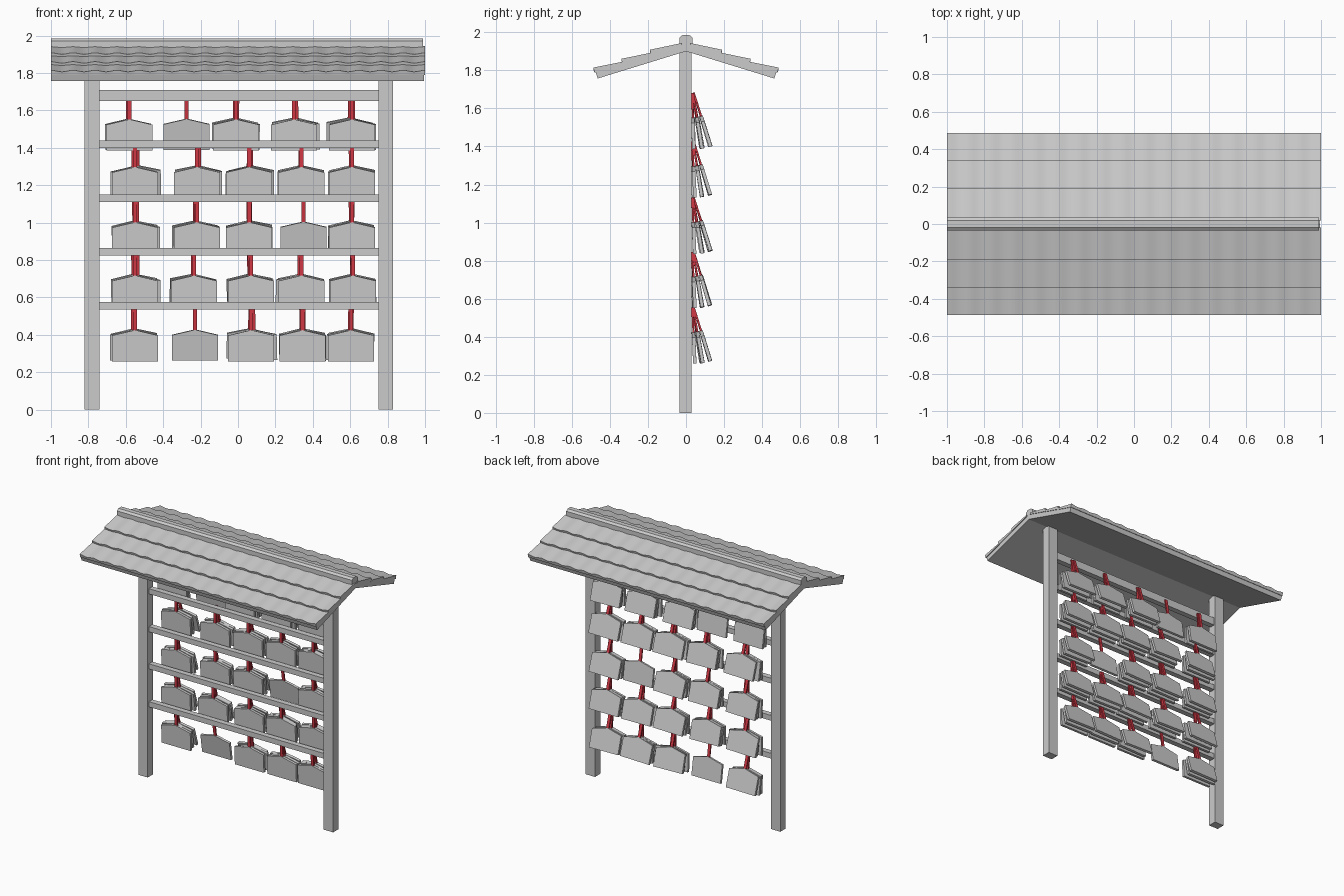
import bpy, math, random
from mathutils import Matrix, Vector

if "Cube" in bpy.data.objects:
    bpy.data.objects.remove(bpy.data.objects["Cube"])

random.seed(4)


def mesh_obj(name, verts, faces):
    me = bpy.data.meshes.new(name)
    me.from_pydata(verts, [], faces)
    me.update()
    ob = bpy.data.objects.new(name, me)
    bpy.context.collection.objects.link(ob)
    return ob


def prism(name, profile, a, b, axis):
    """Extrude a closed 2D profile along x (profile = y,z) or y (profile = x,z)."""
    n = len(profile)
    if axis == 'x':
        verts = [(t, p, q) for t in (a, b) for p, q in profile]
    else:
        verts = [(p, t, q) for t in (b, a) for p, q in profile]
    faces = [tuple(reversed(range(n))), tuple(range(n, 2 * n))]
    faces += [(i, (i + 1) % n, n + (i + 1) % n, n + i) for i in range(n)]
    return mesh_obj(name, verts, faces)


def box(name, x0, x1, y0, y1, z0, z1):
    return prism(name, [(y0, z0), (y1, z0), (y1, z1), (y0, z1)], x0, x1, 'x')


# Posts and rails
box("left_post", -0.82, -0.74, -0.035, 0.03, 0, 1.91)
box("right_post", 0.75, 0.83, -0.035, 0.03, 0, 1.91)
for i, (z0, z1) in enumerate([(0.535, 0.575), (0.825, 0.865), (1.11, 1.15), (1.40, 1.44), (1.65, 1.71)]):
    box(f"rail_{i + 1}", -0.745, 0.755, -0.02, 0.022, z0, z1)

# Roof boards, one slab per slope, and the ridge cap
for s, side in ((-1, "front"), (1, "back")):
    pts = [(0, 1.90), (s * 0.464, 1.757), (s * 0.475, 1.79), (0, 1.94)]
    box_pts = pts if s > 0 else pts[::-1]
    prism(f"{side}_roof_board", box_pts, -1, 0.995, 'x')
prism("ridge_cap", [(-0.035, 1.905), (0.035, 1.905), (0.035, 1.972), (0.018, 1.985),
                    (-0.018, 1.985), (-0.035, 1.972)], -1, 0.99, 'x')


# Wavy tile courses, stepping over one another
def tile_course(name, s, y0, y1):
    cols, waves = 136, 17
    verts, faces = [], []
    for i in range(cols + 1):
        x = -1 + 2 * i / cols
        w = 0.004 * math.cos(2 * math.pi * waves * i / cols)
        for y, h in ((y0, 0.008 + w * 0.5), (y1, 0.024 + w), (y1 - 0.006, 0.0), (y0, -0.002)):
            verts.append((x, s * y, 1.94 - 0.316 * y + h))
    for i in range(cols):
        for k in range(4):
            a, b = 4 * i + k, 4 * i + (k + 1) % 4
            f = (a, b, b + 4, a + 4)
            faces.append(f if s < 0 else f[::-1])
    n = 4 * cols
    ends = [(3, 2, 1, 0), (n, n + 1, n + 2, n + 3)]
    faces += ends if s < 0 else [e[::-1] for e in ends]
    ob = mesh_obj(name, verts, faces)
    ob.data.shade_smooth()
    ob.data.set_sharp_from_angle(angle=math.radians(30))


for s, side in ((-1, "front"), (1, "back")):
    for k, (y0, y1) in enumerate([(0.02, 0.19), (0.18, 0.34), (0.33, 0.487)]):
        tile_course(f"{side}_tile_course_{k + 1}", s, y0, y1)

# Shared plaque and cord, drawn hanging below a hook at the origin
plaque = prism("wish_plaque", [(-0.123, -0.295), (0.123, -0.295), (0.123, -0.157),
                               (0, -0.128), (-0.123, -0.157)], 0, 0.018, 'y')
cord = box("cord", -0.011, 0.011, 0.004, 0.014, -0.15, 0.0)
red = bpy.data.materials.new("cord_red")
red.diffuse_color = (0.65, 0.04, 0.06, 1)
red.use_nodes = True
red.node_tree.nodes["Principled BSDF"].inputs["Base Color"].default_value = red.diffuse_color
cord.data.materials.append(red)

# Rows of hooks: height, then (x, number of plaques) for each hook
rows = [
    (1.68, [(-0.58, 2), (-0.275, 1), (-0.01, 3), (0.30, 3), (0.61, 3)]),
    (1.425, [(-0.55, 3), (-0.22, 3), (0.06, 3), (0.34, 3), (0.61, 3)]),
    (1.13, [(-0.55, 3), (-0.22, 3), (0.06, 3), (0.35, 1), (0.61, 3)]),
    (0.845, [(-0.55, 3), (-0.235, 3), (0.07, 3), (0.34, 3), (0.615, 3)]),
    (0.553, [(-0.55, 3), (-0.23, 1), (0.07, 3), (0.345, 3), (0.605, 3)]),
]
for r, (z, hooks) in enumerate(rows):
    for c, (x, count) in enumerate(hooks):
        for k in range(count):
            tilt = math.radians(2 + 7.5 * k + random.uniform(-0.8, 0.8))
            if count == 1:
                tilt = math.radians(9)
            roll = math.radians(random.uniform(-1.5, 1.5)) if k else 0
            dx = random.uniform(-0.012, 0.012) if k else 0
            m = (Matrix.Translation(Vector((x + dx, 0.024 + 0.004 * k, z)))
                 @ Matrix.Rotation(roll, 4, 'Y') @ Matrix.Rotation(tilt, 4, 'X'))
            for src in (plaque, cord):
                ob = bpy.data.objects.new(f"{src.data.name}_{r + 1}_{c + 1}_{k + 1}", src.data)
                ob.matrix_world = m
                bpy.context.collection.objects.link(ob)
for src in (plaque, cord):
    bpy.data.objects.remove(src)
